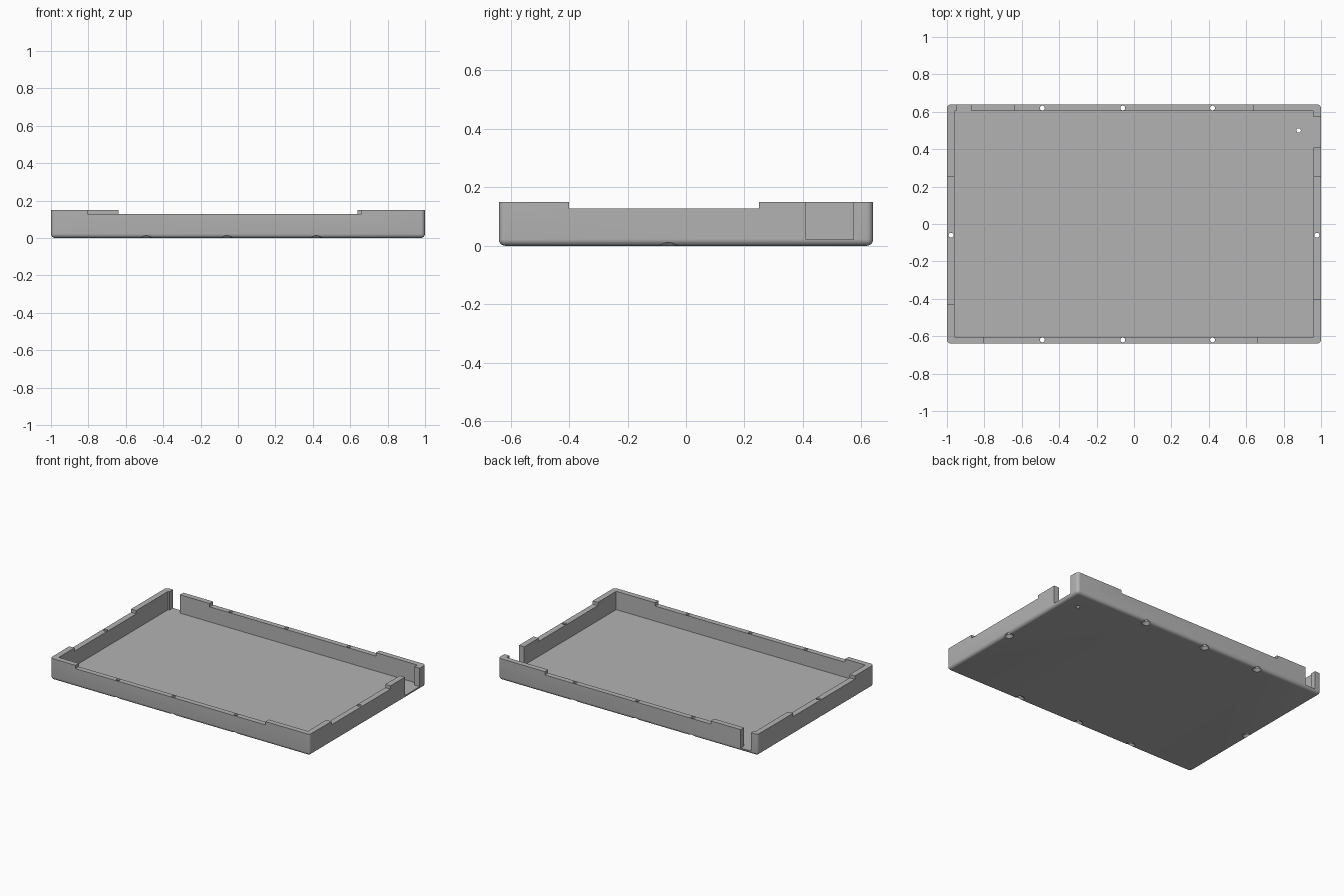
import bpy, bmesh
from mathutils import Matrix, Vector

default = bpy.data.objects.get("Cube")
if default:
    bpy.data.objects.remove(default, do_unlink=True)

HALF_X, HALF_Y, HEIGHT = 1.0, 0.64, 0.15
IN_X, IN_Y, FLOOR = 0.96, 0.603, 0.022
LOW_RIM = 0.127
ROUND = 0.022

grey = bpy.data.materials.new("plastic grey")
grey.use_nodes = True
grey.diffuse_color = (0.45, 0.45, 0.45, 1)
grey.node_tree.nodes["Principled BSDF"].inputs["Base Color"].default_value = (0.45, 0.45, 0.45, 1)


def make_object(name, bm):
    mesh = bpy.data.meshes.new(name)
    bmesh.ops.recalc_face_normals(bm, faces=bm.faces)
    bm.to_mesh(mesh)
    bm.free()
    mesh.materials.append(grey)
    obj = bpy.data.objects.new(name, mesh)
    bpy.context.collection.objects.link(obj)
    return obj


def box(bm, lo, hi):
    lo, hi = Vector(lo), Vector(hi)
    size = hi - lo
    matrix = Matrix.Translation((lo + hi) / 2) @ Matrix.Diagonal((*size, 1))
    bmesh.ops.create_cube(bm, size=1, matrix=matrix)


def cone(bm, x, y, z0, z1, r0, r1):
    bmesh.ops.create_cone(bm, cap_ends=True, segments=24, radius1=r0, radius2=r1,
                          depth=z1 - z0, matrix=Matrix.Translation((x, y, (z0 + z1) / 2)))


# Outer shell with rounded bottom and upright edges
bm = bmesh.new()
box(bm, (-HALF_X, -HALF_Y, 0), (HALF_X, HALF_Y, HEIGHT))
edges = [e for e in bm.edges if not all(v.co.z > HEIGHT / 2 for v in e.verts)]
bmesh.ops.bevel(bm, geom=edges, offset=ROUND, segments=6, profile=0.5, affect='EDGES')
tray = make_object("tray", bm)

cutters = []


def cut_box(name, lo, hi):
    bm = bmesh.new()
    box(bm, lo, hi)
    cutters.append(make_object(name, bm))


# Hollow interior
cut_box("interior_cutter", (-IN_X, -IN_Y, FLOOR), (IN_X, IN_Y, 0.3))

# Lowered stretches of rim
cut_box("front_rim_cutter", (-0.805, -0.7, LOW_RIM), (0.66, -0.55, 0.3))
cut_box("back_rim_cutter", (-0.64, 0.55, LOW_RIM), (0.64, 0.7, 0.3))
cut_box("right_rim_cutter", (-1.1, -0.43, LOW_RIM), (-0.9, 0.25, 0.3))
cut_box("left_rim_cutter", (0.9, -0.4, LOW_RIM), (1.1, 0.25, 0.3))

# Full height gaps in the walls
cut_box("left_gap_cutter", (0.9, 0.41, FLOOR), (1.1, 0.572, 0.3))
cut_box("back_gap_cutter", (-0.95, 0.55, FLOOR), (-0.87, 0.7, 0.3))

# Screw holes with countersinks underneath
holes = [(x, side * 0.62) for x in (-0.49, -0.06, 0.42) for side in (-1, 1)]
holes += [(side * 0.978, -0.06) for side in (-1, 1)]
bores, sinks = bmesh.new(), bmesh.new()
for x, y in holes:
    cone(bores, x, y, -0.1, 0.3, 0.013, 0.013)
    cone(sinks, x, y, -0.01, 0.018, 0.04, 0.012)
cone(bores, 0.88, 0.5, -0.1, 0.3, 0.012, 0.012)
cutters += [make_object("countersink_cutter", sinks), make_object("screw_hole_cutter", bores)]

# Cut everything out of the shell
for cutter in cutters:
    cutter.hide_render = True
    mod = tray.modifiers.new(cutter.name, 'BOOLEAN')
    mod.operation = 'DIFFERENCE'
    mod.solver = 'EXACT'
    mod.object = cutter

bpy.context.view_layer.update()
graph = bpy.context.evaluated_depsgraph_get()
cut_mesh = bpy.data.meshes.new_from_object(tray.evaluated_get(graph))
tray.modifiers.clear()
tray.data = cut_mesh
cut_mesh.materials.clear()
cut_mesh.materials.append(grey)
for polygon in cut_mesh.polygons:
    polygon.material_index = 0
for cutter in cutters:
    bpy.data.objects.remove(cutter, do_unlink=True)

# Smooth rounds, sharp corners
bpy.ops.object.select_all(action='DESELECT')
tray.select_set(True)
bpy.context.view_layer.objects.active = tray
bpy.ops.object.shade_smooth_by_angle(angle=0.52)
